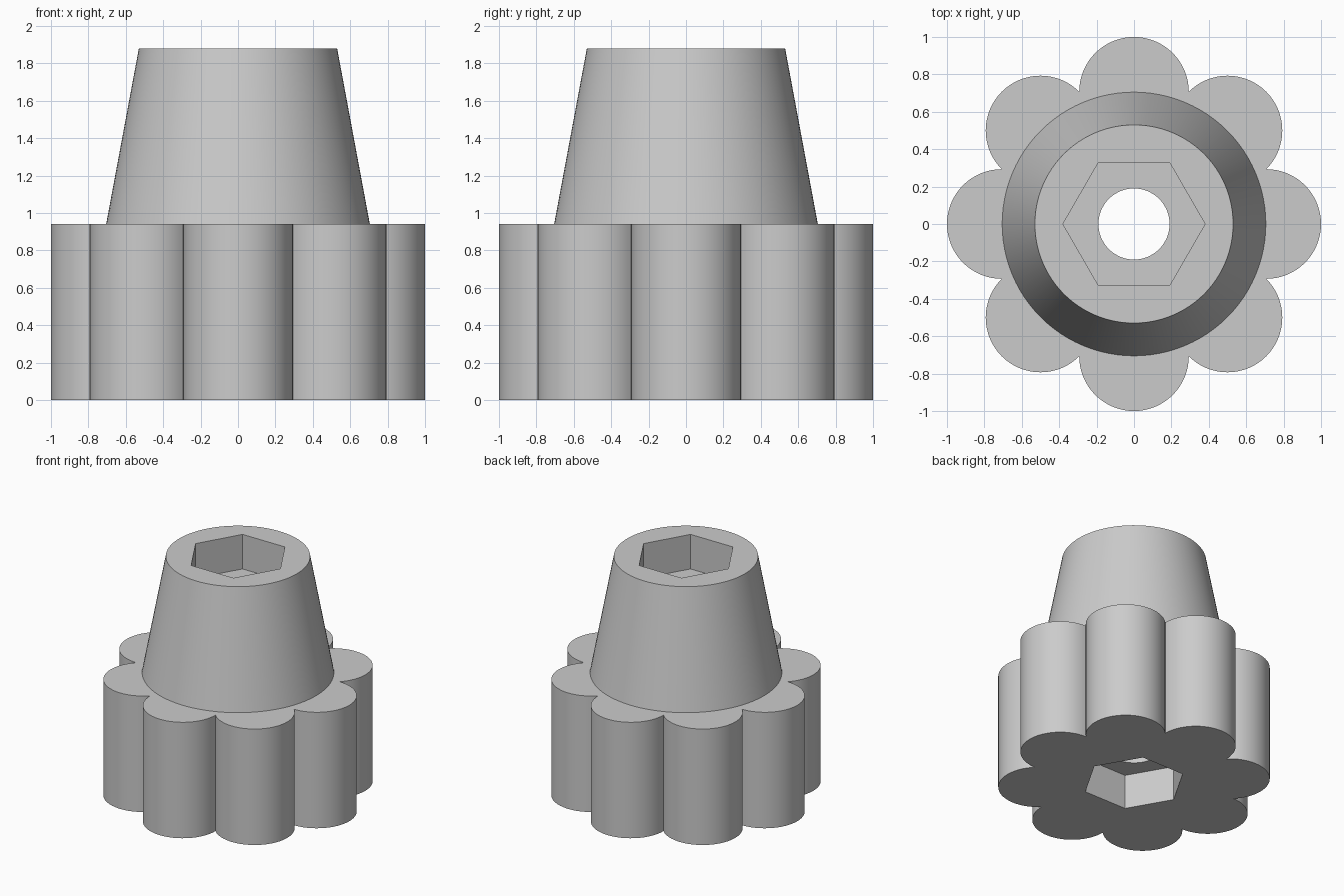
import bpy, bmesh
from math import cos, sin, pi, radians

if "Cube" in bpy.data.objects:
    bpy.data.objects.remove(bpy.data.objects["Cube"], do_unlink=True)

BASE_TOP, TOP = 0.94, 1.88
LOBES, RING, LOBE_R = 8, 0.707, 0.293
HEX_R, HEX_DEPTH, BORE_R = 0.38, 0.28, 0.19

grey = bpy.data.materials.new("plain grey")
grey.use_nodes = True
colour = (0.6, 0.6, 0.6, 1)
grey.diffuse_color = colour
grey.node_tree.nodes["Principled BSDF"].inputs["Base Color"].default_value = colour


def circle(radius, sides):
    return [(radius * cos(2 * pi * i / sides), radius * sin(2 * pi * i / sides))
            for i in range(sides)]


def prism(name, outline, z0, z1, taper=1.0):
    """Closed solid from an outline, scaled by taper at the top."""
    bm = bmesh.new()
    low = [bm.verts.new((x, y, z0)) for x, y in outline]
    high = [bm.verts.new((x * taper, y * taper, z1)) for x, y in outline]
    bm.faces.new(low[::-1])
    bm.faces.new(high)
    n = len(outline)
    for i in range(n):
        j = (i + 1) % n
        bm.faces.new((low[i], low[j], high[j], high[i]))
    mesh = bpy.data.meshes.new(name)
    bm.to_mesh(mesh)
    bm.free()
    mesh.materials.append(grey)
    obj = bpy.data.objects.new(name, mesh)
    bpy.context.collection.objects.link(obj)
    return obj


def combine(target, tool, operation):
    """Apply a boolean and remove the tool."""
    bpy.context.view_layer.objects.active = target
    mod = target.modifiers.new(tool.name, "BOOLEAN")
    mod.operation, mod.object, mod.solver = operation, tool, "EXACT"
    bpy.ops.object.modifier_apply(modifier=mod.name)
    bpy.data.objects.remove(tool, do_unlink=True)


# Lobed outline: arcs that meet in the notches between neighbouring lobes
half = pi / LOBES
notch_r = RING * cos(half) + (LOBE_R ** 2 - (RING * sin(half)) ** 2) ** 0.5
sweep = pi / 2 + half / 2
nx, ny = notch_r * cos(half) - RING, notch_r * sin(half)
from math import atan2
sweep = atan2(ny, nx)
steps = 32
outline = []
for k in range(LOBES):
    a = 2 * half * k
    for s in range(steps):
        t = a - sweep + 2 * sweep * s / steps
        outline.append((RING * cos(a) + LOBE_R * cos(t),
                        RING * sin(a) + LOBE_R * sin(t)))

# Lobed grip with the tapered collar rising from it
knob = prism("lobed_knob", outline, 0, BASE_TOP)
sink = 0.04
slope = (0.705 - 0.53) / (TOP - BASE_TOP)
foot_r = 0.705 + slope * sink
collar = prism("tapered_collar", circle(foot_r, 96), BASE_TOP - sink, TOP, 0.53 / foot_r)
combine(knob, collar, "UNION")

# Hexagonal sockets at both ends, joined by a round bore
combine(knob, prism("top_socket", circle(HEX_R, 6), TOP - HEX_DEPTH, TOP + 0.1), "DIFFERENCE")
combine(knob, prism("bottom_socket", circle(HEX_R, 6), -0.1, HEX_DEPTH), "DIFFERENCE")
combine(knob, prism("bore", circle(BORE_R, 64), 0.1, TOP - 0.1), "DIFFERENCE")

# Smooth walls, crisp rims
bpy.ops.object.select_all(action="DESELECT")
knob.select_set(True)
bpy.context.view_layer.objects.active = knob
bpy.ops.object.shade_smooth_by_angle(angle=radians(30))
